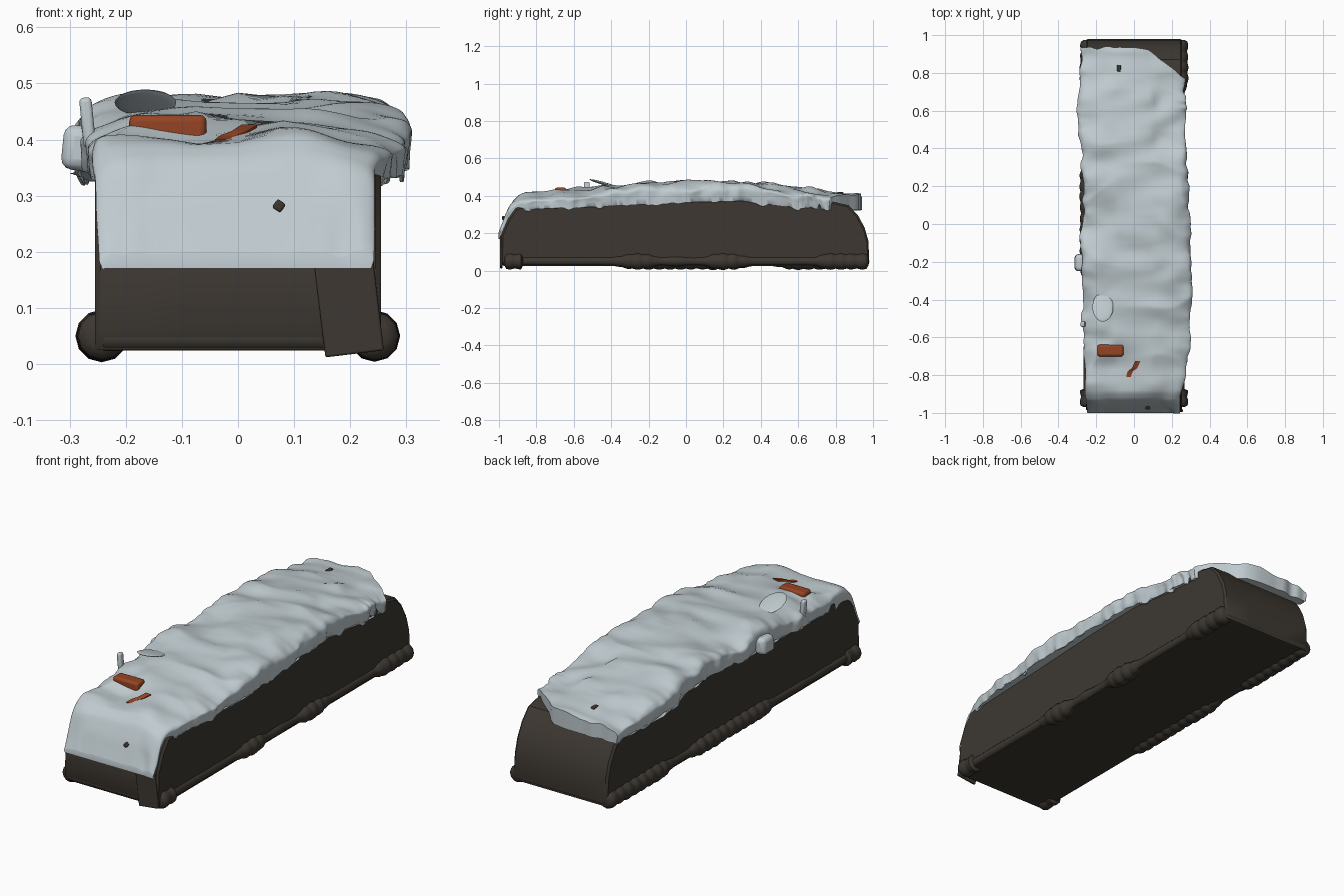
import bpy, bmesh, math
from mathutils import Vector, noise

if "Cube" in bpy.data.objects:
    bpy.data.objects.remove(bpy.data.objects["Cube"])


def material(name, rgb):
    m = bpy.data.materials.new(name)
    m.use_nodes = True
    m.diffuse_color = (*rgb, 1)
    node = m.node_tree.nodes["Principled BSDF"]
    node.inputs["Base Color"].default_value = (*rgb, 1)
    node.inputs["Roughness"].default_value = 0.9
    return m


SNOW = material("pale snow", (0.53, 0.60, 0.63))
BARK = material("dark brown", (0.047, 0.039, 0.031))
RUST = material("rust orange", (0.30, 0.058, 0.017))


def finish(bm, name, mat, angle=45):
    bmesh.ops.recalc_face_normals(bm, faces=bm.faces[:])
    mesh = bpy.data.meshes.new(name)
    bm.to_mesh(mesh)
    bm.free()
    mesh.materials.append(mat)
    ob = bpy.data.objects.new(name, mesh)
    bpy.context.collection.objects.link(ob)
    bpy.ops.object.select_all(action="DESELECT")
    ob.select_set(True)
    bpy.context.view_layer.objects.active = ob
    bpy.ops.object.shade_smooth_by_angle(angle=math.radians(angle))
    return ob


def lerp_table(table, t):
    for (a, va), (b, vb) in zip(table, table[1:]):
        if t <= b:
            return va + (vb - va) * max(0, (t - a) / (b - a))
    return table[-1][1]


def wave(x, y, z, scale=1):
    return noise.noise(Vector((x, y, z)) * scale)


def loft(rings, name, mat, angle=45, strip_caps=False):
    """Skin closed rings of points; caps are one face or a strip of quads."""
    bm = bmesh.new()
    rows = [[bm.verts.new(p) for p in ring] for ring in rings]
    n = len(rows[0])
    for a, b in zip(rows, rows[1:]):
        for i in range(n):
            j = (i + 1) % n
            bm.faces.new((a[i], a[j], b[j], b[i]))
    for row in (rows[0], rows[-1]):
        if strip_caps:
            for i in range(n // 2 - 1):
                bm.faces.new((row[i], row[i + 1], row[n - 2 - i], row[n - 1 - i]))
        else:
            bm.faces.new(row)
    return finish(bm, name, mat, angle)


# Body: side outline swept across the width
outline = [(-0.975, 0.025), (-0.99, 0.06), (-0.985, 0.2), (-0.95, 0.28), (-0.91, 0.335),
           (-0.8, 0.36), (-0.5, 0.385), (-0.2, 0.41), (0.2, 0.425), (0.5, 0.395),
           (0.8, 0.365), (0.87, 0.35), (0.92, 0.295), (0.955, 0.23), (0.975, 0.16),
           (0.98, 0.05), (0.975, 0.025)]
body_rings = []
for x in (-0.255, -0.245, -0.1, 0.1, 0.245, 0.255):
    edge = 0.008 if abs(x) > 0.25 else 0
    body_rings.append([(x, y * (1 - edge), z - (edge if z > 0.03 else 0)) for y, z in outline])
loft(body_rings, "body", BARK, 35)

# Skirts along the lower edges, thin with knotted clumps
for side, name in ((-1, "skirt_right"), (1, "skirt_left")):
    rings = []
    for i in range(221):
        y = -0.97 + 1.945 * i / 220
        clump = min(1, max(0, wave(side * 3, y, 1.5, 3.5) * 3 + 0.25))
        if abs(y) > 0.88:
            clump = 0.9
        r = 0.024 + clump * (0.014 + 0.007 * abs(math.sin(y * 55))) + 0.005 * wave(side, y, 0, 9)
        if i in (0, 220):
            r *= 0.6
        rings.append([(side * 0.243 + r * math.cos(a), y, 0.05 + r * math.sin(a))
                      for a in (math.tau * k / 12 for k in range(12))])
    loft(rings, name, BARK, 60)

# Thin rolled edges across both ends
for y, name in ((-0.965, "front_roll"), (0.96, "back_roll")):
    loft([[(-0.24 + 0.04 * k, y + 0.02 * math.cos(a), 0.045 + 0.022 * math.sin(a))
           for a in (math.tau * n / 10 for n in range(10))] for k in range(13)], name, BARK, 60)

# Snow blanket tables along the length: crest, hanging lip, half-widths
top = [(-1.0, 0.195), (-0.985, 0.235), (-0.965, 0.29), (-0.93, 0.355), (-0.89, 0.382),
       (-0.78, 0.402), (-0.6, 0.42), (-0.45, 0.437), (-0.2, 0.46), (0.2, 0.472),
       (0.4, 0.458), (0.6, 0.435), (0.8, 0.405), (0.95, 0.392)]
lip = [(-1.0, 0.17), (-0.965, 0.18), (-0.93, 0.28), (-0.88, 0.32), (-0.8, 0.33),
       (-0.4, 0.345), (0.0, 0.365), (0.3, 0.372), (0.55, 0.342), (0.95, 0.325)]
left = [(-1.0, 0.25), (-0.9, 0.255), (-0.8, 0.285), (-0.55, 0.308), (-0.3, 0.312),
        (0.0, 0.31), (0.3, 0.288), (0.6, 0.278), (0.95, 0.272)]
right = [(-1.0, 0.255), (-0.9, 0.265), (-0.5, 0.278), (0.0, 0.283), (0.3, 0.285),
         (0.6, 0.3), (0.95, 0.285)]
# Bumps on the crust: x, y, height, radius
bumps = [(0.05, 0.45, 0.025, 0.05), (0.07, 0.66, 0.028, 0.06), (-0.2, 0.25, 0.015, 0.09),
         (0.2, 0.05, 0.014, 0.12), (0.12, -0.85, 0.02, 0.09), (-0.17, -0.55, 0.012, 0.06)]


def frontness(y):
    return min(1, max(0, (y + 0.97) / 0.12))


def relief(x, y):
    """Drifts, ripples, creases and bumps added to the crust."""
    z = 0.022 * wave(x, y, 3, 4.5) + 0.012 * wave(x * 0.8, y, 8, 10)
    z += 0.012 - 0.035 * abs(wave(x * 0.7 + y * 0.4, y - x * 0.3, 5, 4))
    z *= 0.2 + 0.8 * frontness(y)
    for bx, by, h, r in bumps:
        d = math.hypot(x - bx, y - by) / r
        z += h * math.exp(-d * d * 1.5)
    return z


def crest(x, y):
    return lerp_table(top, y) + relief(x, y)


ARC = 48
rings = []
for i in range(191):
    y0 = -1.0 + 0.228 * (i / 24) ** 1.6 if i < 24 else -0.772 + 1.707 * (i - 24) / 166
    front = frontness(y0)
    outer, inner = [], []
    for k in range(ARC + 1):
        a = math.pi * (1 - k / ARC)
        c, s = math.cos(a), max(0, math.sin(a))
        side = 1 if c > 0 else -1
        w = lerp_table(left if c > 0 else right, y0)
        w += front * (0.02 * wave(side * 5, y0, s * 0.12, 7) + 0.01 * wave(side, y0, s * 0.1, 20))
        base = lerp_table(lip, y0) + front * (0.028 * wave(side * 3, y0, 4, 9)
                                              + 0.014 * wave(side, y0, 7, 23))
        x = w * side * abs(c) ** 0.48
        # broken-off back corner: squeeze the tail forward on the left
        y = y0
        if y0 > 0.6:
            limit = 0.935 - 0.78 * max(0, x - 0.06) + 0.012 * wave(x, 3, 0, 18)
            y = 0.6 + (y0 - 0.6) * (limit - 0.6) / 0.335
        z = base + (lerp_table(top, y) - base) * s ** 0.45 + min(1, s * 2) * relief(x, y)
        if s < 0.35:                             # undercut of the hanging edge
            x -= side * 0.014 * (1 - s / 0.35)
        if y0 < -0.85:                           # ragged hem and drifts on the front
            hem = min(1, max(0, (-0.96 - y0) / 0.03))
            z += hem * (0.022 * wave(x, 1, 0, 10) + 0.008 * wave(x, 2, 0, 30))
            y -= 0.024 * max(0, wave(x, z * 0.8, 2, 7)) * min(1, (-0.85 - y0) / 0.06)
        outer.append((x, y, z))
        inner.append((x * 0.98, y, min(z - 0.001, lerp_table(lip, y0))))
    rings.append(outer + inner[::-1])
loft(rings, "snow_blanket", SNOW, 70, True)


def block(name, center, size, mat, turn=0, bevel=0.004):
    bm = bmesh.new()
    bmesh.ops.create_cube(bm, size=1)
    bmesh.ops.scale(bm, vec=size, verts=bm.verts[:])
    ob = finish(bm, name, mat)
    ob.location = center
    ob.rotation_euler = (0, turn, 0)
    mod = ob.modifiers.new("rounded", "BEVEL")
    mod.width, mod.segments = bevel, 3
    return ob


# Rust-coloured block and streak poking through the snow
block("rust_block", (-0.125, -0.67, crest(-0.125, -0.67) - 0.008), (0.138, 0.062, 0.05), RUST, 0, 0.012)
streak = [(-0.81, -0.027), (-0.778, -0.02), (-0.765, 0.003), (-0.725, 0.02)]
streak_rings = []
for i in range(13):
    y = -0.81 + 0.085 * i / 12
    x, z = lerp_table(streak, y), crest(lerp_table(streak, y), y)
    streak_rings.append([(x - 0.014, y, z - 0.03), (x + 0.014, y, z - 0.03),
                         (x + 0.014, y, z + 0.005), (x - 0.014, y, z + 0.005)])
loft(streak_rings, "rust_streak", RUST)

# Lifted crust flap, raised toward the front
bm = bmesh.new()
bmesh.ops.create_uvsphere(bm, u_segments=24, v_segments=10, radius=1)
bmesh.ops.scale(bm, vec=(0.055, 0.08, 0.008), verts=bm.verts[:])
flap = finish(bm, "crust_flap", SNOW)
flap.location = (-0.165, -0.44, crest(-0.165, -0.44) + 0.014)
flap.rotation_euler = (-0.28, 0, 0)

# Snow lumps hanging on the right edge, loose corner flap on the front
block("edge_snow_post", (-0.268, -0.53, 0.43), (0.022, 0.03, 0.09), SNOW, -0.1, 0.008)
block("side_snow_clump", (-0.283, -0.205, 0.385), (0.06, 0.09, 0.08), SNOW, 0.1, 0.02)
block("corner_flap", (0.198, -0.988, 0.1), (0.105, 0.014, 0.165), BARK, -0.12)

# Dark flecks showing through the snow
block("front_fleck", (0.073, -0.965, 0.282), (0.018, 0.035, 0.018), BARK, 0.6)
block("back_fleck", (-0.08, 0.825, crest(-0.08, 0.825) - 0.01), (0.02, 0.035, 0.03), BARK)
